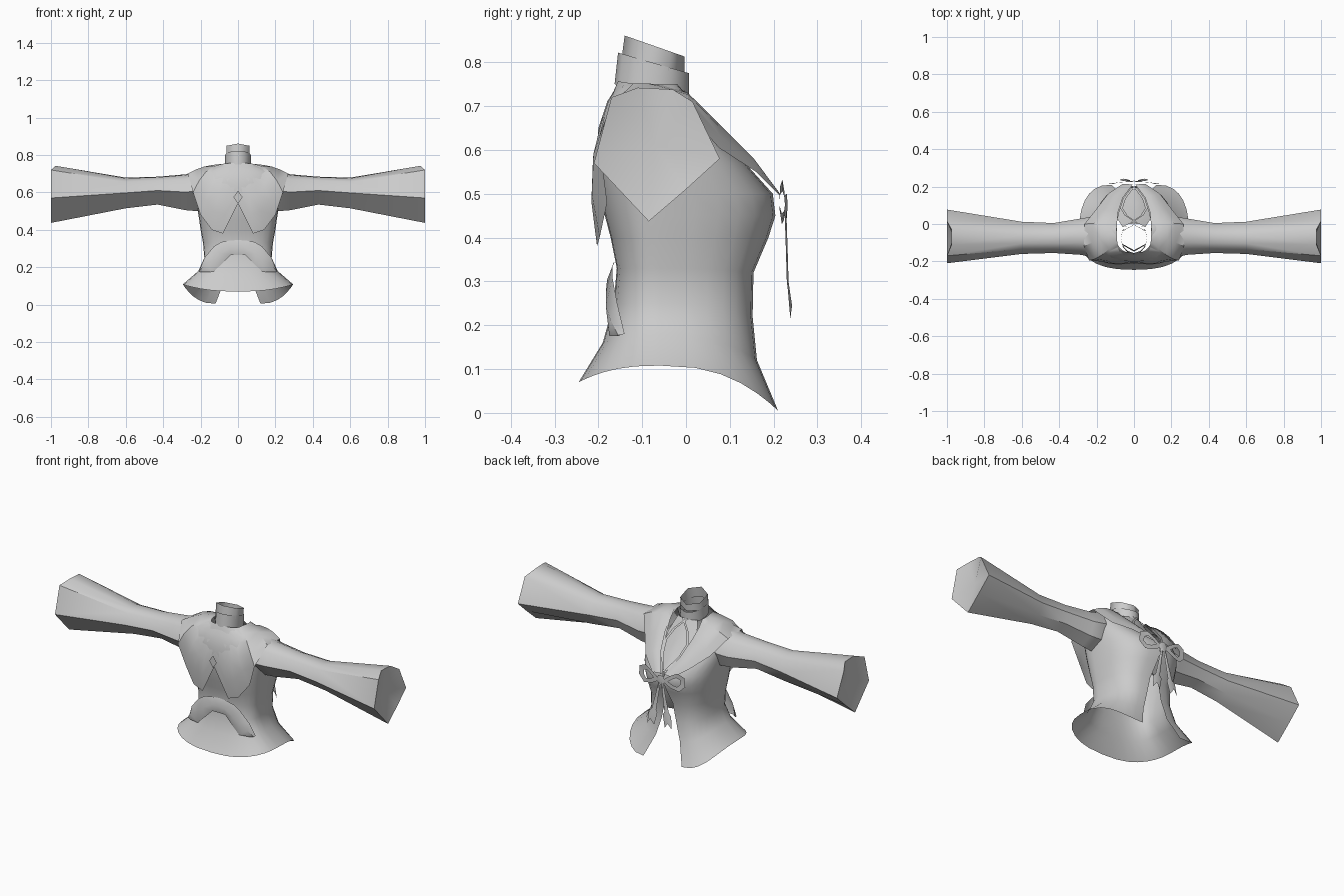
import bpy, bmesh, math
from mathutils import Vector

if "Cube" in bpy.data.objects:
    bpy.data.objects.remove(bpy.data.objects["Cube"])

cloth = bpy.data.materials.new("grey cloth")
cloth.diffuse_color = (0.6, 0.6, 0.6, 1)
cloth.use_nodes = True
cloth.node_tree.nodes["Principled BSDF"].inputs["Base Color"].default_value = cloth.diffuse_color


def finish(name, bm, mirror=True, angle=40):
    bmesh.ops.recalc_face_normals(bm, faces=bm.faces)
    me = bpy.data.meshes.new(name)
    bm.to_mesh(me)
    bm.free()
    me.materials.append(cloth)
    ob = bpy.data.objects.new(name, me)
    bpy.context.collection.objects.link(ob)
    bpy.ops.object.select_all(action='DESELECT')
    ob.select_set(True)
    bpy.context.view_layer.objects.active = ob
    bpy.ops.object.shade_smooth_by_angle(angle=math.radians(angle))
    if mirror:
        mod = ob.modifiers.new("mirror", 'MIRROR')
        mod.merge_threshold = 0.0005
    return ob


def loft(name, rows, closed=False, cap=None, mirror=True, angle=40):
    """Skin a list of equally long point rows; cap is the tip point of an end fan."""
    bm = bmesh.new()
    vs = [[bm.verts.new(p) for p in r] for r in rows]
    n = len(rows[0])
    for a, b in zip(vs, vs[1:]):
        for i in range(n if closed else n - 1):
            j = (i + 1) % n
            bm.faces.new((a[i], a[j], b[j], b[i]))
    if cap:
        tip = bm.verts.new(cap)
        for i in range(n):
            bm.faces.new((vs[-1][i], vs[-1][(i + 1) % n], tip))
    return finish(name, bm, mirror, angle)


# Bodice: half rings from the front opening round to the back
# z back, z side, z front, half width, y back, y front, half opening
RINGS = [
    (.07, .108, .005, .295, -.245, .21, .12),
    (.16, .18, .12, .212, -.19, .162, .075),
    (.25, .25, .22, .18, -.165, .152, .045),
    (.33, .33, .32, .187, -.158, .154, .025),
    (.40, .40, .40, .20, -.172, .188, .01),
    (.45, .45, .45, .207, -.185, .204, 0),
    (.50, .50, .50, .215, -.195, .198, .005),
    (.57, .57, .57, .225, -.205, .135, .055),
    (.65, .65, .65, .235, -.20, .06, .08),
    (.71, .71, .71, .22, -.18, .015, .09),
    (.75, .75, .75, .095, -.155, -.02, .09),
]
YC, P, STEPS = -.06, .8, 14
rows = []
for zb, zs, zf, w, yb, yf, gap in RINGS:
    row = []
    for k in range(STEPS + 1):
        a = math.pi / 2 - math.pi * k / STEPS
        c = max(0, math.cos(a)) ** P if k not in (0, STEPS) else 0
        s = abs(math.sin(a))
        if a > 0:
            x, y, z = gap + (w - gap) * c, YC + (yf - YC) * s ** P, zs + (zf - zs) * s * s
        else:
            x, y, z = w * c, YC + (yb - YC) * s ** P, zs + (zb - zs) * s * s
        row.append((x, y, z))
    rows.append(row)
loft("bodice", rows)

# Sleeves: narrow at the elbow, flaring to an angular closed cuff
ANGLES = [-90, -45, 0, 45, 80, 110, 135, 180]
rows = []
for x, zt, zb, yb, yf in [(.15, .73, .53, -.17, .03), (.22, .715, .50, -.18, .04),
                          (.28, .698, .505, -.165, .03), (.43, .685, .535, -.155, .005),
                          (.60, .68, .515, -.16, .012)]:
    rows.append([(x, (yb + yf) / 2 + (yf - yb) / 2 * math.cos(math.radians(a)),
                  (zt + zb) / 2 + (zt - zb) / 2 * math.sin(math.radians(a))) for a in ANGLES])
CUFF = [(-.085, .437), (0, .51), (.077, .58), (.015, .71),
        (-.03, .738), (-.11, .742), (-.17, .72), (-.21, .57)]
rows.append([(.975 if i in (4, 5) else 1.0, y, z) for i, (y, z) in enumerate(CUFF)])
loft("sleeve", rows, closed=True, cap=(.965, -.07, .61))

# Wide collar: inner neckline and outer edge, from the back centre to the front
COLLAR = [
    ((0, -.155, .757), (0, -.213, .54), .012),
    ((.04, -.155, .757), (.08, -.203, .38), .035),
    ((.07, -.14, .754), (.14, -.197, .40), .045),
    ((.085, -.12, .752), (.2, -.18, .48), .05),
    ((.09, -.09, .752), (.24, -.195, .6), .04),
    ((.092, -.05, .748), (.268, -.12, .70), .015),
    ((.092, .0, .725), (.265, -.0, .69), .02),
    ((.085, .065, .665), (.205, .075, .605), .02),
    ((.06, .14, .585), (.14, .16, .55), .015),
    ((.008, .21, .50), (.06, .215, .495), .004),
]
rows = []
for i, (a, b, push) in enumerate(COLLAR):
    a, b = Vector(a), Vector(b)
    out = Vector((0, -.95, .3)) if i < 4 else Vector((.2, -.6, .8)) if i == 4 else Vector((0, .25, .95))
    rows.append([a.lerp(b, t) + out * push * 4 * t * (1 - t) for t in (0, .25, .5, .75, 1)])
loft("collar", rows)

# Small diamond above the split of the back collar
loft("collar_diamond", [[(0, -.224, .61), (.024, -.224, .575)],
                        [(0, -.224, .575), (0, -.224, .54)]])

# Inner chest panel behind the neckline
loft("chest_panel", [[(0, y, z), (w * .6, y - .005, z), (w, y - .02, z)] for y, z, w in
                     [(.003, .735, .06), (.05, .655, .09), (.115, .58, .085), (.185, .50, .04)]])

# Crossing neck straps lying on the chest panel
loft("neck_strap", [[(x, y, z), (x + .014, y, z)] for x, y, z in
                    [(-.02, .008, .74), (.035, .045, .685), (.06, .085, .632),
                     (.045, .135, .578), (.0, .195, .515)]])


# Neck band: two tilted rings
def band(name, sides, w, lo, hi):
    rows = []
    for yb, zb, yf, zf in (lo, hi):
        row = []
        for k in range(sides):
            a = 2 * math.pi * k / sides
            t = (1 + math.cos(a)) / 2
            row.append((w * math.sin(a), yb + (yf - yb) * t, zb + (zf - zb) * t))
        rows.append(row)
    loft(name, rows, closed=True, mirror=False, angle=65)


band("neck_band_lower", 12, .07, (-.163, .75, .007, .715), (-.155, .822, .007, .775))
band("neck_band_upper", 6, .072, (-.148, .80, -.004, .775), (-.14, .861, -.003, .813))

# Back waist sash, hanging free at its ends
loft("waist_sash", [[(x, y + .008, lo), (x, y, (lo + hi) / 2), (x, y + .015, hi)] for x, lo, hi, y in
                    [(0, .265, .345, -.178), (.04, .265, .343, -.18), (.09, .215, .335, -.183),
                     (.13, .176, .31, -.183), (.18, .175, .25, -.172), (.208, .175, .18, -.155)]])

# Chest bow: open loops, knot and forked tails
LOOP = [(.005, .47), (.05, .505), (.10, .532), (.14, .515), (.145, .465), (.11, .43), (.06, .44)]
cx, cz = .085, .48
outer = [(x, .226 - .6 * x * x, z) for x, z in LOOP]
inner = [(cx + (x - cx) * .5, .226 - .6 * x * x, cz + (z - cz) * .5) for x, z in LOOP]
loft("bow_loop", [outer, inner], closed=True)
loft("bow_knot", [[(0, .23, .50), (.018, .224, .495)], [(0, .232, .475), (.024, .226, .475)],
                  [(0, .23, .445), (.018, .224, .45)]])
loft("bow_tail", [[(x - w, y, z), (x, y + .004, z + notch), (x + w, y, z)] for x, y, z, w, notch in
                  [(.008, .225, .46, .007, 0), (.025, .228, .37, .01, 0), (.04, .23, .30, .014, 0),
                   (.043, .232, .285, .026, 0), (.055, .238, .215, .022, .03)]])
